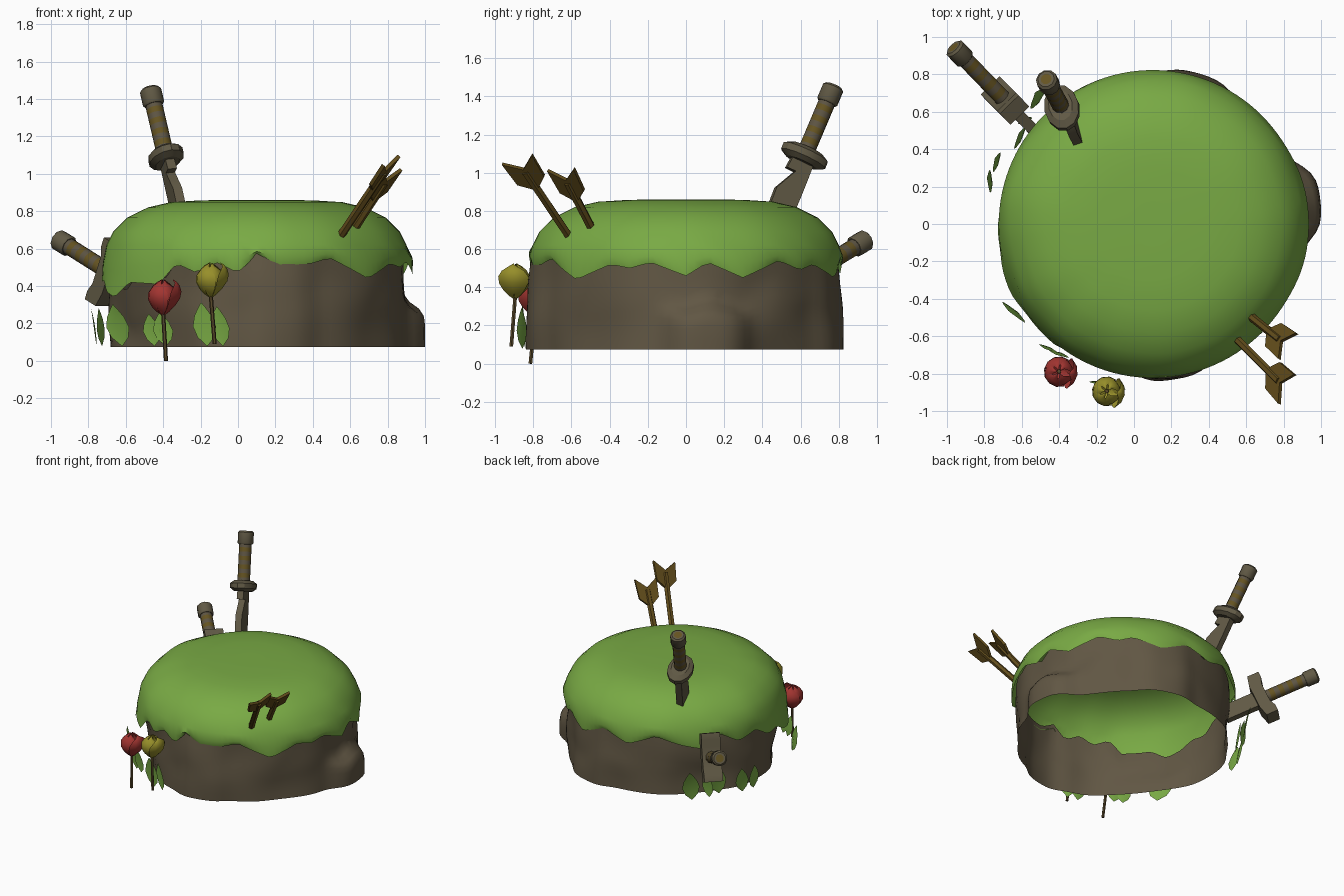
import bpy, bmesh, math
from math import sin, cos, pi, radians
from mathutils import Vector, Matrix, noise

if "Cube" in bpy.data.objects:
    bpy.data.objects.remove(bpy.data.objects["Cube"])


def material(name, rgb):
    m = bpy.data.materials.new(name)
    m.use_nodes = True
    m.diffuse_color = (*rgb, 1)
    bsdf = m.node_tree.nodes["Principled BSDF"]
    bsdf.inputs["Base Color"].default_value = (*rgb, 1)
    bsdf.inputs["Roughness"].default_value = 0.9
    return m


GRASS = material("grass green", (0.19, 0.40, 0.058))
ROCK = material("rock brown", (0.119, 0.094, 0.057))
STEEL = material("weathered metal", (0.118, 0.10, 0.059))
GRIP = material("grip wrap", (0.11, 0.09, 0.056))
GOLD = material("dull gold", (0.13, 0.088, 0.016))
WOOD = material("arrow wood", (0.122, 0.073, 0.011))
STEM = material("stem brown", (0.095, 0.063, 0.022))
RED = material("petal red", (0.36, 0.035, 0.03))
YELLOW = material("petal yellow", (0.31, 0.275, 0.023))
CENTRE = Vector((0.1, 0, 0))


def finish(name, bm, mats, angle=35, matrix=None, outward=True):
    if outward:
        bmesh.ops.recalc_face_normals(bm, faces=bm.faces)
    mesh = bpy.data.meshes.new(name)
    bm.to_mesh(mesh)
    bm.free()
    for m in mats:
        mesh.materials.append(m)
    mesh.shade_smooth()
    mesh.set_sharp_from_angle(angle=radians(angle))
    ob = bpy.data.objects.new(name, mesh)
    bpy.context.collection.objects.link(ob)
    if matrix:
        ob.matrix_world = matrix
    return ob


def skin(bm, rows, closed=True, mats=None):
    """Join rows of points with quads; returns the rows of vertices."""
    rows = [[bm.verts.new(p) for p in row] for row in rows]
    n = len(rows[0])
    for k, (a, b) in enumerate(zip(rows, rows[1:])):
        for i in range(n if closed else n - 1):
            j = (i + 1) % n
            f = bm.faces.new((a[i], a[j], b[j], b[i]))
            f.material_index = mats[k] if mats else 0
    return rows


def lathe(bm, profile, n=10, sx=1, sy=1, mats=None):
    rows = skin(bm, [[(r * sx * cos(2 * pi * i / n), r * sy * sin(2 * pi * i / n), z)
                      for i in range(n)] for r, z in profile], mats=mats)
    bm.faces.new(rows[0][::-1])
    return bm.faces.new(rows[-1])


def plate(bm, outline, thick):
    """Flat outline in local x/z, given a thickness in y."""
    front, back = skin(bm, [[(x, y, z) for x, z in outline] for y in (-thick / 2, thick / 2)])
    bm.faces.new(front[::-1])
    bm.faces.new(back)


def frame(origin, axis, side):
    """Matrix with local z along axis and local x close to side."""
    z = Vector(axis).normalized()
    x = Vector(side)
    x = (x - z * x.dot(z)).normalized()
    m = Matrix((x, z.cross(x), z)).transposed().to_4x4()
    m.translation = Vector(origin)
    return m


# Ragged lower edge of the turf: angle in degrees, height
EDGE = [(0, .46), (8, .53), (21, .45), (37, .54), (47, .49), (55, .52), (70, .45), (85, .54),
        (100, .47), (115, .55), (128, .49), (140, .45), (150, .54), (160, .46), (172, .50),
        (181, .42), (190, .43), (197, .37), (206, .34), (215, .42), (231, .41), (238, .52),
        (247, .47), (254, .53), (263, .47), (270, .57), (278, .51), (291, .52), (299, .55),
        (316, .44), (331, .52), (339, .50), (347, .53), (360, .46)]


def edge(deg):
    for (a, p), (b, q) in zip(EDGE, EDGE[1:]):
        if a <= deg <= b:
            return p + (q - p) * (deg - a) / (b - a)


def polar(r, deg, z):
    a = radians(deg)
    return CENTRE + Vector((r * cos(a), r * sin(a), z))


def near(deg, at, width):
    """Smooth bump, 1 at the given angle and 0 beyond its width."""
    return math.exp(-(((deg - at + 180) % 360 - 180) / width) ** 4)


ANGLES = [i * 360 / 120 for i in range(120)]

# Turf cap, open underneath, its tongues flaring outwards
bm = bmesh.new()
rows = []
for r, z in [(.12, .86), (.3, .858), (.46, .848), (.58, .82), (.69, .765), (.765, .69), (.80, .62)]:
    rows.append([polar(r * (1 + .015 * (r > .4) * noise.noise((3 * cos(radians(d)), 3 * sin(radians(d)), z))),
                       d, z) for d in ANGLES])
rows.append([polar(.823 + .012 * near(d, 0, 25), d, .3 + edge(d) / 2) for d in ANGLES])
rows.append([polar(.825 - .2 * (edge(d) - .44) + .012 * near(d, 0, 25), d, edge(d)) for d in ANGLES])
rings = skin(bm, rows)
bm.faces.new(rings[0])
finish("grass_cap", bm, [GRASS], 60, outward=False)


# Rock wall, an open ring with bulges and hollows and one low blocky boulder
def rock_radius(deg, t):
    r = .787 + .02 * noise.noise((2.5 * cos(radians(deg)), 2.5 * sin(radians(deg)), 2 * t))
    for at, size, width in [(73, .05, 15), (278, .052, 14), (0, .015, 25), (140, -.025, 16), (218, -.06, 24)]:
        r += size * near(deg, at, width) * (1 - .7 * t * t)
    return r + .1 * near(deg, 8, 14.5) / (1 + math.exp((t - .47) * 28))


bm = bmesh.new()
skin(bm, [[polar(rock_radius(d, t), d, .075 + t * (edge(d) + .035 - .075)) for d in ANGLES]
          for t in (0, .12, .25, .35, .43, .5, .58, .68, .82, 1)])
finish("rock_wall", bm, [ROCK], 30, outward=False)


# Swords: local z runs from the guard to the pommel
def sword(name, guard, pommel, side, blade, thick, bar):
    axis = Vector(pommel) - Vector(guard)
    length = axis.length
    m = frame(guard, axis, side)
    bm = bmesh.new()
    bands = 9
    top = length - .09
    profile = [(.046, .03 + (top - .03) * k / bands) for k in range(bands + 1)]
    lathe(bm, profile, 10, mats=[k % 2 for k in range(bands)])
    finish(name + "_grip", bm, [GRIP, GOLD], 40, m)
    bm = bmesh.new()
    cap = lathe(bm, [(.05, top - .01), (.058, top), (.058, length - .012), (.045, length), (.03, length)], 10)
    cap.material_index = 1
    finish(name + "_pommel", bm, [STEEL, GOLD], 40, m)
    bm = bmesh.new()
    if bar:
        plate(bm, [(-.18, -.03), (-.18, .06), (-.13, .06), (-.08, .04), (.08, .04), (.13, .06),
                   (.18, .06), (.18, -.03), (.1, -.05), (-.1, -.05)], .14)
    else:
        lathe(bm, [(.09, -.04), (.13, -.018), (.13, .018), (.09, .04)], 12, 1, .72)
    finish(name + "_guard", bm, [STEEL], 30, m)
    bm = bmesh.new()
    plate(bm, blade, thick)
    finish(name + "_blade", bm, [STEEL], 30, m)


sword("upright_sword", (-.385, .62, 1.09), (-.47, .775, 1.455), (-.28, .96, 0),
      [(-.055, 0), (-.065, -.1), (-.015, -.1), (-.045, -.16), (-.075, -.22), (-.07, -.37),
       (.065, -.37), (.065, -.2), (.06, 0)], .05, False)
sword("side_sword", (-.68, .65, .47), (-.965, .945, .65), (.3, -.3, .9),
      [(-.06, 0), (-.06, -.3), (.06, -.3), (.06, 0)], .06, True)


# Arrows with swept flat vanes
def arrow(name, base, end, side, span):
    axis = Vector(end) - Vector(base)
    length = axis.length
    m = frame(base, axis, side)
    bm = bmesh.new()
    lathe(bm, [(.023, -.08), (.023, length - .04)], 6)
    finish(name + "_shaft", bm, [WOOD], 30, m)
    bm = bmesh.new()
    plate(bm, [(0, length - .17), (.9 * span, length - .1), (span, length + .05), (0, length - .02),
               (-span, length + .05), (-.9 * span, length - .1)], .02)
    finish(name + "_vanes", bm, [WOOD], 30, m)


arrow("long_arrow", (.57, -.635, .70), (.795, -.86, 1.035), (.08, .17, .04), .092)
arrow("short_arrow", (.65, -.515, .75), (.80, -.635, .98), (.10, .13, .02), .084)


# Tulips: slim stem and two whorls of closed petals, one petal opening
def tulip(name, foot, head, radius, height, mat):
    foot, head = Vector(foot), Vector(head)
    m = frame(foot, head - foot, (1, 0, 0))
    bm = bmesh.new()
    lathe(bm, [(.011, 0), (.011, (head - foot).length + .02)], 6)
    finish(name + "_stem", bm, [STEM], 40, m)
    bm = bmesh.new()
    for whorl, (size, span) in enumerate([(1, 58), (.92, 62)]):
        for k in range(3):
            turn = 120 * k + 60 * whorl - 10
            opening = .045 if whorl == k == 0 else 0
            rows = []
            for t in (0, .1, .25, .45, .65, .82, .93, 1):
                r = radius * size * sin(pi * (.01 + .98 * t ** 1.1)) ** .65 + opening * t * t
                half = span * (1 - t ** 6) + 2
                rows.append([(r * cos(radians(turn + half * s)), r * sin(radians(turn + half * s)),
                              height * t - .006 * s * s) for s in (-1, -.5, 0, .5, 1)])
            skin(bm, rows, closed=False)
    finish(name + "_petals", bm, [mat], 60, Matrix.Translation(head), outward=False)


tulip("red_tulip", (-.385, -.815, 0), (-.40, -.79, .25), .084, .185, RED)
tulip("yellow_tulip", (-.125, -.915, .09), (-.145, -.895, .345), .082, .18, YELLOW)


# Pointed leaves around the foot
def leaf(x, y, height, width, turn, lean):
    out = (Vector((x, y, 0)) - CENTRE).normalized()
    out.rotate(Matrix.Rotation(radians(turn), 3, "Z"))
    side = Vector((-out.y, out.x, 0))
    bm = bmesh.new()
    rows = []
    for t in (0, .2, .45, .7, .88, 1):
        half = width / 2 * (sin(pi * t ** .85) + .04)
        mid = Vector((x, y, .08 + height * t)) + out * lean * (t * t - .3) - side * .25 * width * (t - .5)
        rows.append([mid + side * half * s + out * half * .12 * abs(s) for s in (-1, 0, 1)])
    skin(bm, rows, closed=False)
    finish("leaf", bm, [GRASS], 20, outward=False)


for spec in [(-.18, -.845, .23, .12, 10, .02), (-.095, -.855, .21, .11, -15, .02),
             (-.40, -.69, .18, .11, 15, .02), (-.46, -.66, .17, .10, 15, .02),
             (-.64, -.465, .22, .16, 15, .03), (-.765, .23, .2, .12, 15, .03),
             (-.73, .33, .2, .11, 0, .03), (-.605, .46, .24, .13, 5, .03),
             (-.58, .55, .2, .08, -30, .03), (-.51, .67, .24, .13, 10, .05)]:
    leaf(*spec)
